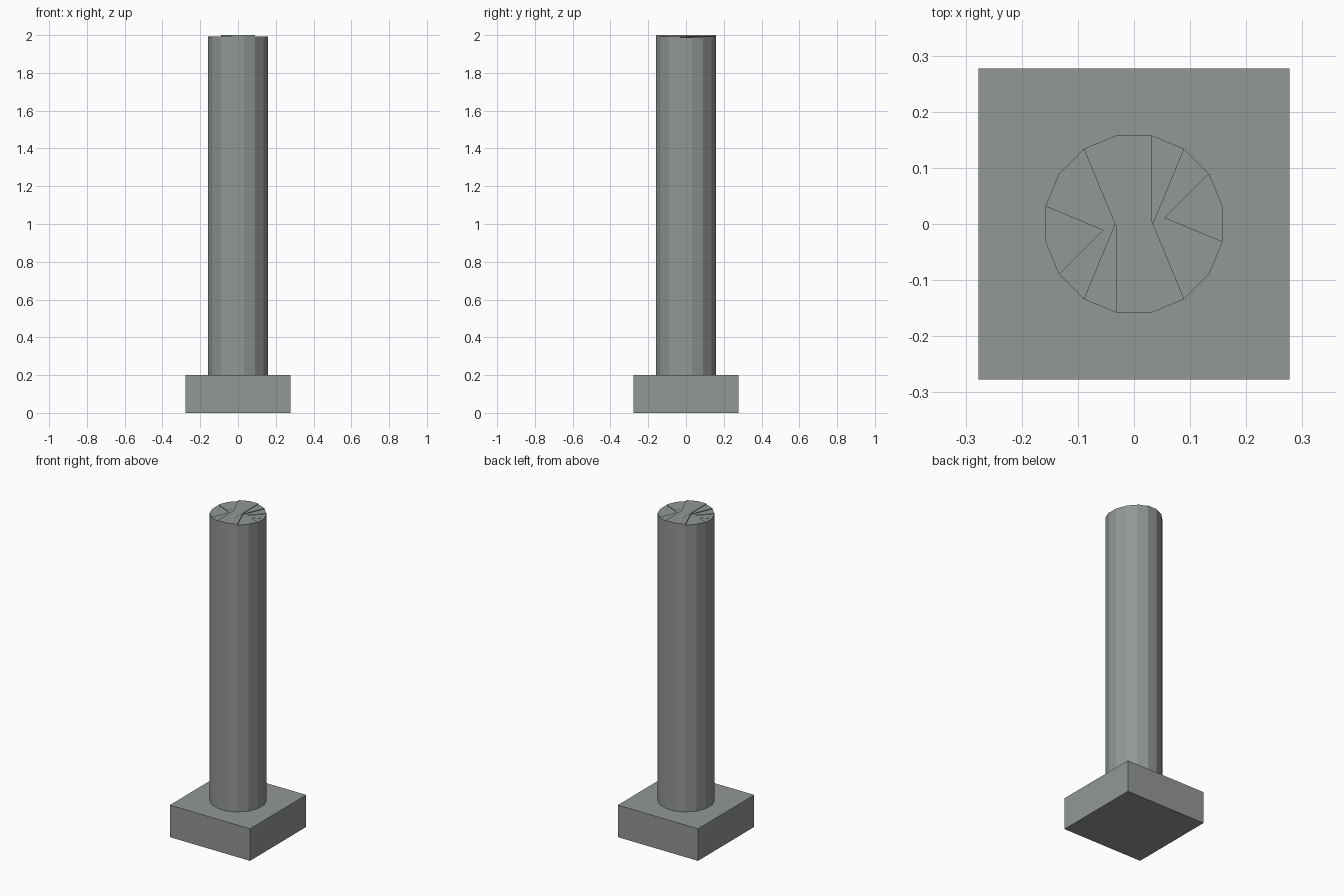
import bpy
from math import radians, pi, tan

cube = bpy.data.objects.get("Cube")
if cube:
    bpy.data.objects.remove(cube, do_unlink=True)

# One flat stone grey
stone = bpy.data.materials.new("stone_grey")
stone.use_nodes = True
colour = (0.29, 0.31, 0.305, 1)
stone.diffuse_color = colour
stone.node_tree.nodes["Principled BSDF"].inputs["Base Color"].default_value = colour


def block(name, size, bottom, turn=0):
    """Box standing at the given height, turned about the z axis."""
    bpy.ops.mesh.primitive_cube_add(size=1, location=(0, 0, bottom + size[2] / 2))
    obj = bpy.context.object
    obj.name = name
    obj.scale = size
    obj.rotation_euler.z = radians(turn)
    bpy.ops.object.transform_apply(location=True, rotation=True, scale=True)
    obj.data.materials.append(stone)
    return obj


# Square base
BASE_HEIGHT = 0.2
block("base", (0.555, 0.555, BASE_HEIGHT), 0)

# Sixteen-sided shaft: eight crossed slabs with slightly stepped tops
DIAMETER = 0.316
slab_width = DIAMETER * tan(pi / 16)
slab_tops = [1.988, 1.989, 1.992, 1.996, 2.0, 1.9995, 1.993, 1.9925]
for i, top in enumerate(slab_tops):
    block(f"shaft_slab_{i + 1}", (DIAMETER, slab_width, top - BASE_HEIGHT),
          BASE_HEIGHT, i * 22.5)
